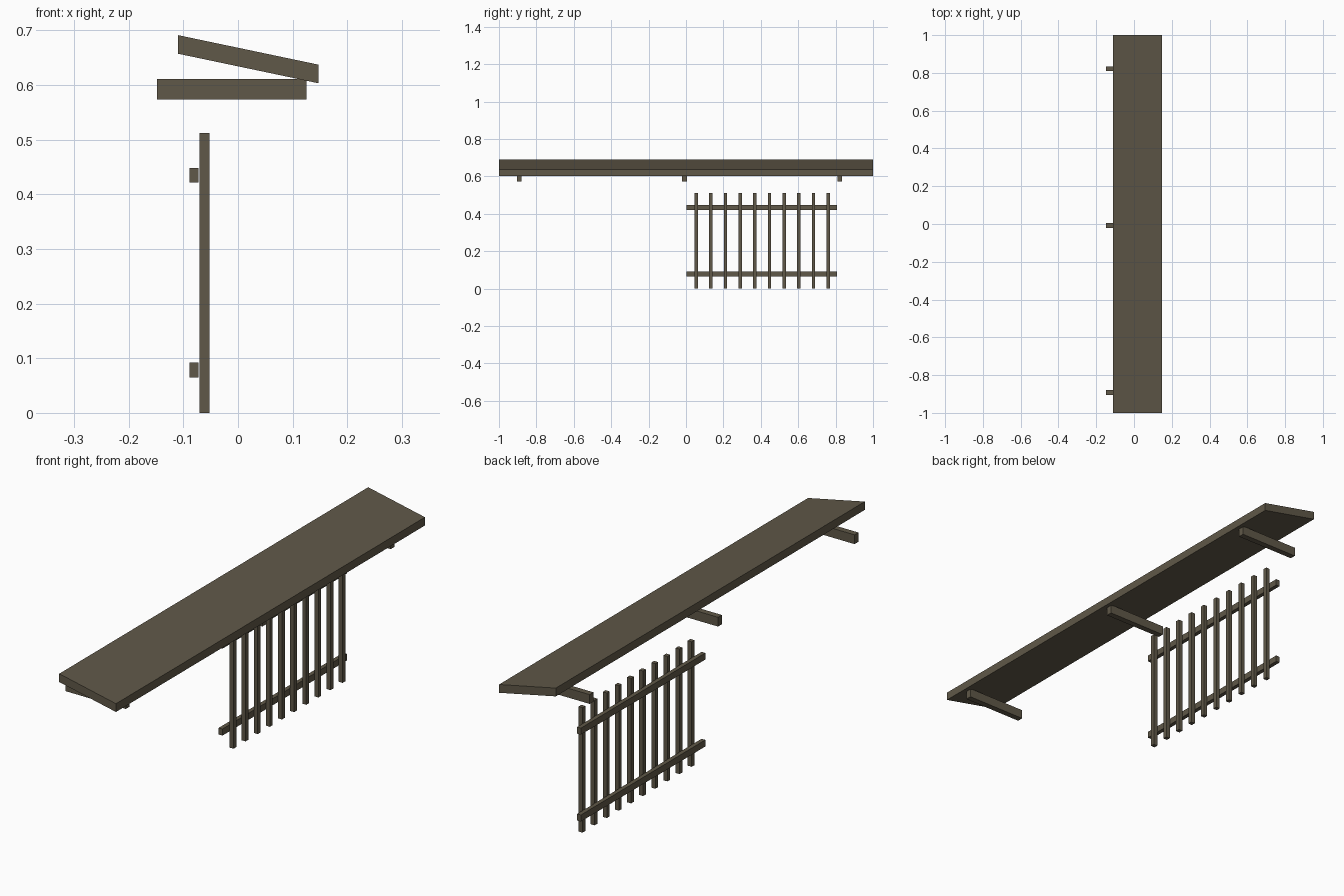
import bpy
import bmesh

cube = bpy.data.objects.get("Cube")
if cube:
    bpy.data.objects.remove(cube, do_unlink=True)

# Weathered wood colour
wood = bpy.data.materials.new("weathered_wood")
wood.use_nodes = True
colour = (0.117, 0.098, 0.065, 1)
wood.diffuse_color = colour
bsdf = wood.node_tree.nodes["Principled BSDF"]
bsdf.inputs["Base Color"].default_value = colour
bsdf.inputs["Roughness"].default_value = 0.9


def extrude_profile(name, profile, y0, y1):
    """Sweep an x-z outline along y into a closed solid."""
    bm = bmesh.new()
    face = bm.faces.new([bm.verts.new((x, y0, z)) for x, z in profile])
    result = bmesh.ops.extrude_face_region(bm, geom=[face])
    verts = [v for v in result["geom"] if isinstance(v, bmesh.types.BMVert)]
    bmesh.ops.translate(bm, vec=(0, y1 - y0, 0), verts=verts)
    bmesh.ops.recalc_face_normals(bm, faces=bm.faces)
    mesh = bpy.data.meshes.new(name)
    bm.to_mesh(mesh)
    bm.free()
    mesh.materials.append(wood)
    obj = bpy.data.objects.new(name, mesh)
    bpy.context.collection.objects.link(obj)
    return obj


def box(name, x0, x1, y0, y1, z0, z1):
    return extrude_profile(name, [(x0, z0), (x1, z0), (x1, z1), (x0, z1)], y0, y1)


# Sloping roof slab with plumb-cut edges
extrude_profile("roof", [(-0.11, 0.657), (0.147, 0.603), (0.147, 0.637), (-0.11, 0.691)], -1, 1)

# Horizontal beams under the roof
for i, y in enumerate((-0.892, -0.008, 0.822)):
    box(f"beam_{i + 1}", -0.148, 0.125, y - 0.0125, y + 0.0125, 0.573, 0.611)

# Railing: two rails behind a row of upright slats
for name, z in (("lower_rail", 0.065), ("upper_rail", 0.421)):
    box(name, -0.089, -0.072, 0.002, 0.808, z, z + 0.027)

for i in range(10):
    y = 0.054 + i * 0.0785
    box(f"slat_{i + 1}", -0.07, -0.052, y - 0.009, y + 0.009, 0, 0.512)
